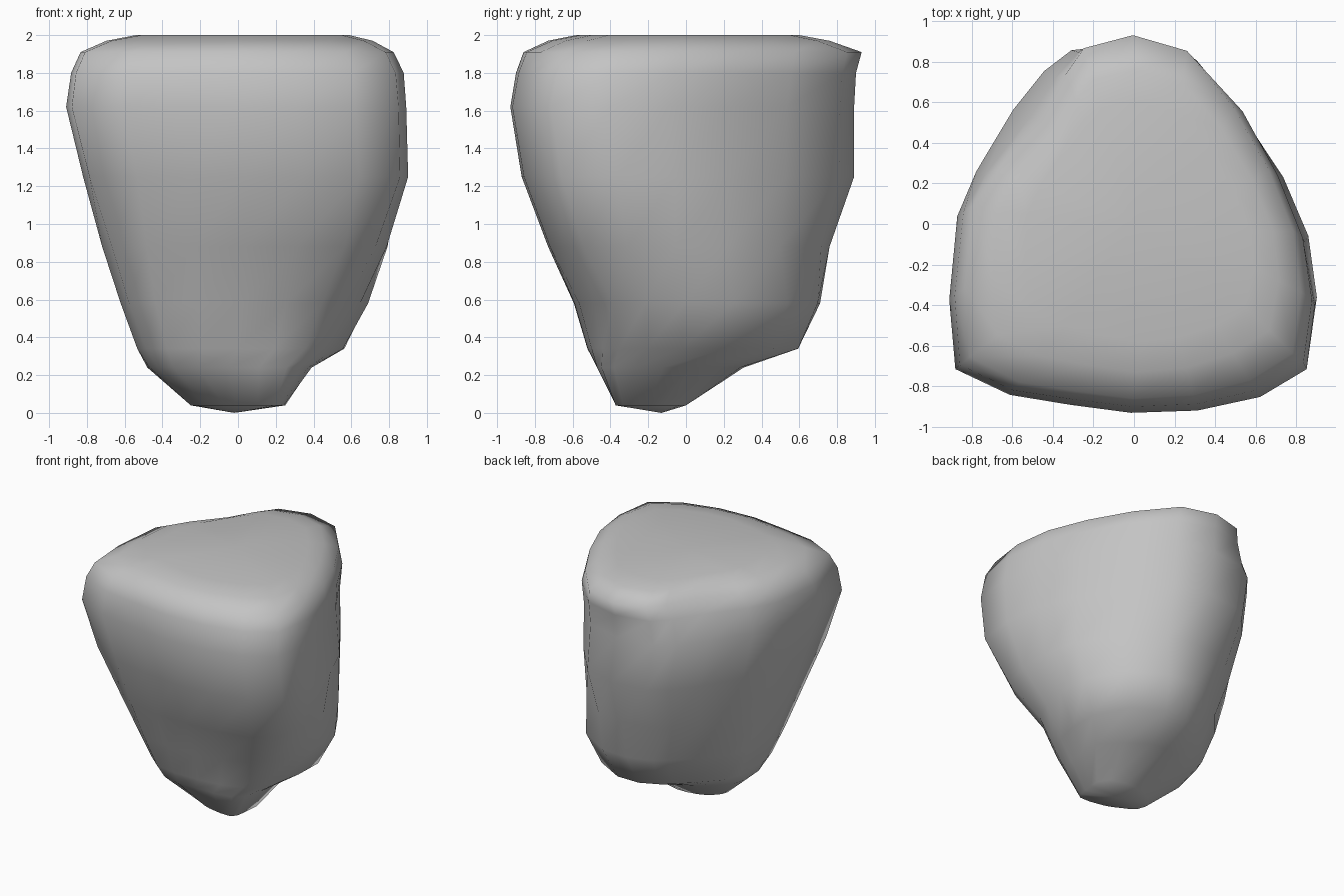
import bpy, bmesh, math
from mathutils import Vector

cube = bpy.data.objects.get("Cube")
if cube:
    bpy.data.objects.remove(cube, do_unlink=True)

# Rounded triangular plan of the upper boulder, counter-clockwise
PLAN = [(-.87, -.71), (-.6, -.84), (-.3, -.89), (0, -.93), (.32, -.91), (.62, -.83),
        (.85, -.69), (.9, -.38), (.86, -.07), (.73, .24), (.54, .56), (.29, .85),
        (0, .93), (-.29, .89), (-.42, .78), (-.57, .58), (-.76, .28), (-.86, .06), (-.9, -.36)]

# Levels: height, x min, x max, y min, y max, share of the triangular plan,
# then how far the corners swell: back left, back right, front right, front left
LEVELS = [(.04, -.25, .25, -.35, .0, 0, (0, 0, -.03, .08)),
          (.24, -.48, .40, -.47, .31, 0, (-.08, -.03, .06, .08)),
          (.34, -.53, .57, -.52, .60, 0, (-.03, -.07, .11, .05)),
          (.58, -.61, .69, -.59, .71, .15, (-.04, -.05, .13, .03)),
          (.88, -.71, .79, -.73, .76, .45, (-.07, 0, .07, .07)),
          (1.25, -.82, .89, -.87, .89, .95, (-.03, .03, 0, .03)),
          (1.62, -.91, .88, -.93, .89, 1, (.01, .02, 0, .03)),
          (1.80, -.88, .87, -.90, .90, 1, (.02, -.06, .01, .02)),
          (1.91, -.83, .82, -.86, .93, 1, (0, -.11, .01, .01)),
          (1.97, -.70, .72, -.73, .76, 1, (0, -.07, -.01, -.02)),
          (2.0, -.55, .60, -.58, .60, 1, (0, 0, -.03, -.03))]


def round_point(x, y):
    """Point on a rounder lower outline, swelling towards the back left foot."""
    a = math.atan2(y, x)
    r = .9 + .16 * max(0, math.cos(a - math.pi / 4)) ** 4
    return Vector((r * math.cos(a), r * math.sin(a)))


def fit(value, values, low, high):
    """Map a value from the span of the list onto low..high."""
    a, b = min(values), max(values)
    return low + (value - a) / (b - a) * (high - low)


def ring(z, x0, x1, y0, y1, share, swell):
    pts = [round_point(*p).lerp(Vector(p), share) for p in PLAN]
    xs, ys = [p.x for p in pts], [p.y for p in pts]
    centre = Vector(((x0 + x1) / 2, (y0 + y1) / 2))
    result = []
    for p in pts:
        q = Vector((fit(p.x, xs, x0, x1), fit(p.y, ys, y0, y1)))
        # push the point along the diagonal of its quarter
        angle = math.atan2(q.y - centre.y, q.x - centre.x) % math.tau
        quarter = int(angle / (math.pi / 2)) % 4
        diagonal = math.pi / 4 + quarter * math.pi / 2
        push = swell[quarter] * math.sin(2 * angle) ** 2
        q += push * Vector((math.cos(diagonal), math.sin(diagonal)))
        result.append((q.x, q.y, z))
    return result


# Loft the rings, then close both ends with fans
bm = bmesh.new()
rings = [[bm.verts.new(c) for c in ring(*level)] for level in LEVELS]
n = len(PLAN)
for lower, upper in zip(rings, rings[1:]):
    for i in range(n):
        j = (i + 1) % n
        bm.faces.new((lower[i], lower[j], upper[j], upper[i]))
base = bm.verts.new((-.02, -.13, 0))
crown = bm.verts.new((0, 0, 2))
for i in range(n):
    j = (i + 1) % n
    bm.faces.new((rings[0][j], rings[0][i], base))
    bm.faces.new((rings[-1][i], rings[-1][j], crown))
bmesh.ops.recalc_face_normals(bm, faces=bm.faces)
for f in bm.faces:
    f.smooth = True

mesh = bpy.data.meshes.new("boulder")
bm.to_mesh(mesh)
bm.free()
boulder = bpy.data.objects.new("boulder", mesh)
bpy.context.collection.objects.link(boulder)

# Plain stone colour
stone = bpy.data.materials.new("stone grey")
stone.use_nodes = True
colour = (.55, .55, .55, 1)
stone.diffuse_color = colour
for node in stone.node_tree.nodes:
    if node.type == 'BSDF_PRINCIPLED':
        node.inputs["Base Color"].default_value = colour
mesh.materials.append(stone)
